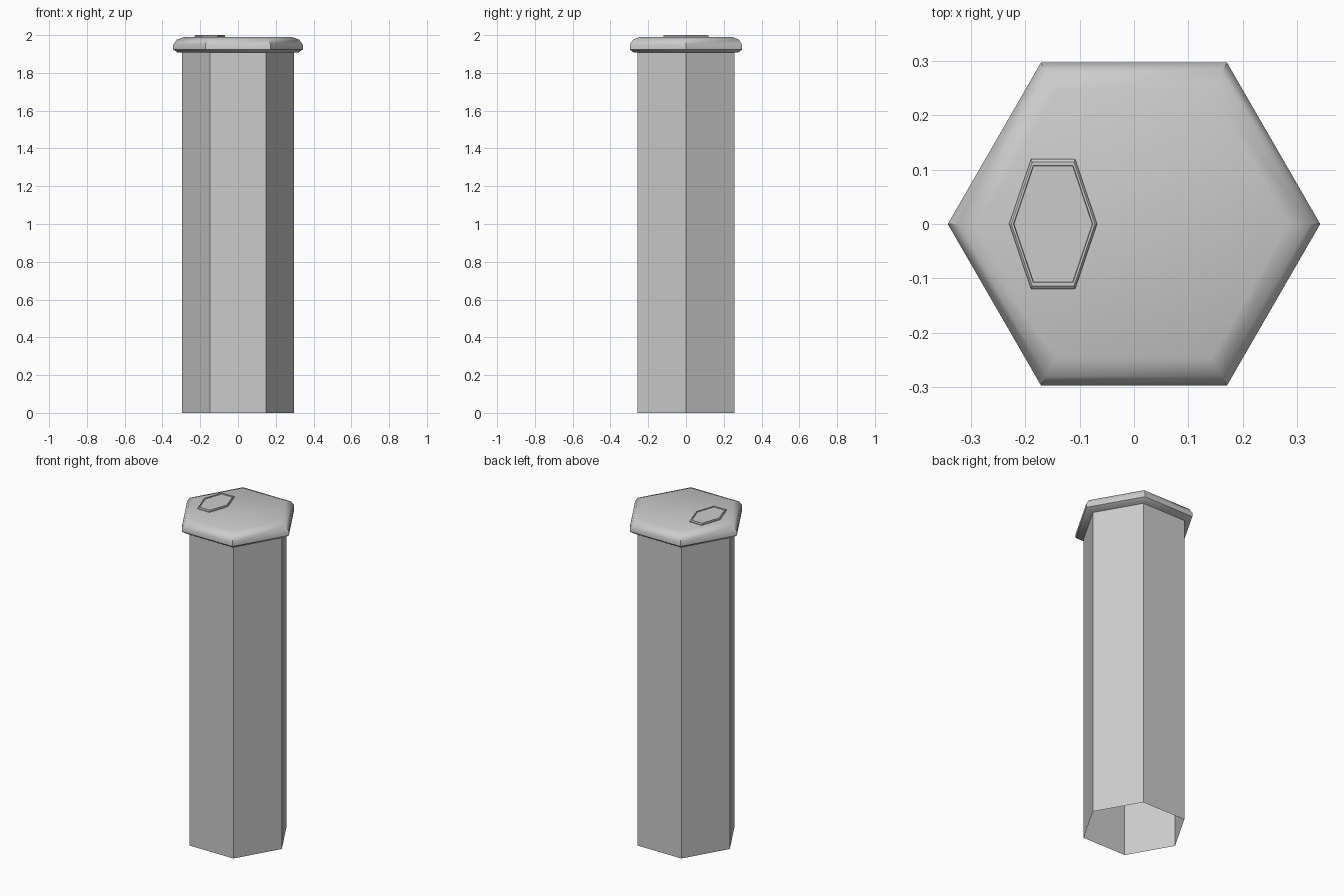
import bpy, bmesh, math

cube = bpy.data.objects.get("Cube")
if cube:
    bpy.data.objects.remove(cube, do_unlink=True)

grey = bpy.data.materials.new("light_grey")
grey.use_nodes = True
colour = (0.6, 0.6, 0.6, 1)
grey.diffuse_color = colour
grey.node_tree.nodes["Principled BSDF"].inputs["Base Color"].default_value = colour


def hex_loft(name, profile, centre_x=0, stretch=1, close_start=False, close_end=False, fan_end=False):
    """Stack hexagonal rings given as (corner radius, height) and skin them."""
    bm = bmesh.new()
    rings = []
    for radius, z in profile:
        rings.append([bm.verts.new((centre_x + radius * math.cos(math.radians(60 * i)),
                                    stretch * radius * math.sin(math.radians(60 * i)), z))
                      for i in range(6)])
    for low, high in zip(rings, rings[1:]):
        for i in range(6):
            j = (i + 1) % 6
            bm.faces.new((low[i], low[j], high[j], high[i]))
    if close_start:
        bm.faces.new(rings[0][::-1])
    if close_end:
        bm.faces.new(rings[-1])
    if fan_end:
        # six separate wedge panels meeting in the middle
        hub = bm.verts.new((centre_x, 0, profile[-1][1]))
        for i in range(6):
            bm.faces.new((rings[-1][i], rings[-1][(i + 1) % 6], hub))
        bmesh.ops.split_edges(bm, edges=list(hub.link_edges))
    mesh = bpy.data.meshes.new(name)
    bm.to_mesh(mesh)
    bm.free()
    mesh.materials.append(grey)
    obj = bpy.data.objects.new(name, mesh)
    bpy.context.collection.objects.link(obj)
    return obj


# Open-bottomed hollow shaft
hex_loft("shaft", [(0.296, 0), (0.296, 1.912)])

# Overhanging lid with rounded rim
lid = hex_loft("lid", [(0.32, 1.908), (0.343, 1.924), (0.343, 1.95),
                       (0.324, 1.976), (0.285, 1.99)], close_start=True, close_end=True)
bpy.ops.object.select_all(action="DESELECT")
lid.select_set(True)
bpy.context.view_layer.objects.active = lid
bpy.ops.object.shade_smooth_by_angle(angle=math.radians(40))

# Small framed hatch with six wedge panels
hex_loft("hatch", [(0.081, 1.987), (0.081, 1.995), (0.077, 2.0), (0.073, 2.0), (0.072, 1.995)],
         centre_x=-0.149, stretch=1.71, fan_end=True)
